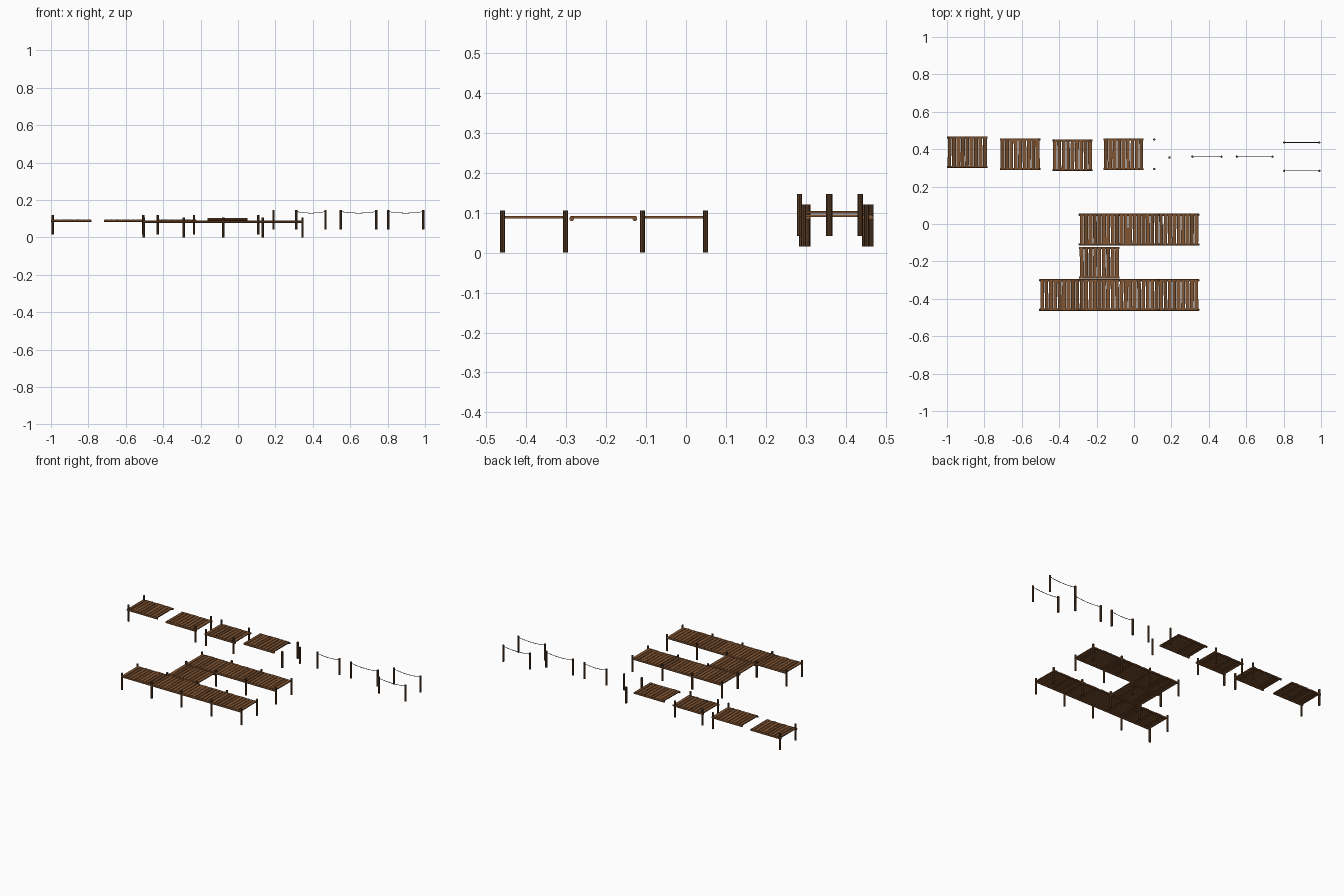
import bpy, random
from math import pi
from mathutils import Vector

random.seed(4)
if "Cube" in bpy.data.objects:
    bpy.data.objects.remove(bpy.data.objects["Cube"])


def material(name, rgb):
    m = bpy.data.materials.new(name)
    m.use_nodes = True
    m.diffuse_color = (*rgb, 1)
    m.node_tree.nodes["Principled BSDF"].inputs["Base Color"].default_value = (*rgb, 1)
    return m


LIGHT = material("light_plank_wood", (0.22, 0.09, 0.032))
DARK = material("dark_plank_wood", (0.15, 0.062, 0.022))
RAIL = material("rail_wood", (0.24, 0.095, 0.033))
POST = material("post_wood", (0.10, 0.046, 0.018))
ROPE = material("rope_grey", (0.07, 0.06, 0.05))

LENGTH, HALF = 0.212, 0.079     # bay length, half distance between rails
POST_H, POST_R = 0.105, 0.0063


def box(name, centre, size, mat, turn=0):
    bpy.ops.mesh.primitive_cube_add(size=1, location=centre, rotation=(0, 0, turn))
    ob = bpy.context.object
    ob.name = name
    ob.scale = size
    ob.data.materials.append(mat)
    return ob


def log(name, centre, radius, length, mat, axis_x=False):
    turn = (0, pi / 2, 0) if axis_x else (0, 0, 0)
    bpy.ops.mesh.primitive_cylinder_add(vertices=8, radius=radius, depth=length,
                                        location=centre, rotation=turn)
    ob = bpy.context.object
    ob.name = name
    ob.data.materials.append(mat)


def post(name, x, y, base):
    log(name, (x, y, base + POST_H / 2), POST_R, POST_H, POST)


def deck(name, x0, yc, top, count=9):
    """One bay: uneven cross planks lying on two long side rails."""
    pitch = LENGTH / count
    for i in range(count):
        x = x0 + pitch * (i + 0.5)
        width = pitch * random.uniform(0.78, 0.92)
        box(name + "_plank", (x, yc + random.uniform(-0.002, 0.002), top - 0.003),
            (width, 2 * HALF + 0.004, 0.006), random.choice((LIGHT, LIGHT, DARK)),
            random.uniform(-0.015, 0.015))
    for side in (-1, 1):
        log(name + "_rail", (x0 + LENGTH / 2, yc + side * HALF, top - 0.007),
            0.006, LENGTH + 0.004, RAIL, True)


def rope_span(name, x0, x1, y):
    """Two posts joined by a sagging rope."""
    for x in (x0, x1):
        post(name + "_post", x, y, 0.041)
    curve = bpy.data.curves.new(name + "_rope", "CURVE")
    curve.dimensions = "3D"
    curve.bevel_depth = 0.0016
    curve.bevel_resolution = 1
    line = curve.splines.new("POLY")
    steps = 10
    line.points.add(steps)
    for i, p in enumerate(line.points):
        t = i / steps
        p.co = (x0 + (x1 - x0) * t, y, 0.138 - 0.032 * t * (1 - t), 1)
    ob = bpy.data.objects.new(name + "_rope", curve)
    bpy.context.collection.objects.link(ob)
    curve.materials.append(ROPE)


# Assembled pier: two long walkways and a joining bay
PIER_X = -0.503
for name, first, yc in (("front_walkway", 0, -0.380), ("back_walkway", 1, -0.030)):
    for bay in range(first, 4):
        deck(name, PIER_X + bay * LENGTH, yc, 0.091)
    for bay in range(first, 5):
        for side in (-1, 1):
            post(name + "_post", PIER_X + bay * LENGTH, yc + side * HALF, 0.0)
deck("joining_bay", PIER_X + LENGTH, -0.207, 0.0915)

# Separate bays, with posts at the left end, right end, both or none
for name, x0, yc, top, ends in (("end_bay", -0.998, 0.384, 0.095, (0.007,)),
                                ("far_end_bay", -0.715, 0.373, 0.095, (0.208,)),
                                ("posted_bay", -0.435, 0.368, 0.095, (0.006, 0.200)),
                                ("plain_bay", -0.162, 0.373, 0.104, ())):
    deck(name, x0, yc, top)
    for dx in ends:
        for side in (-1, 1):
            post(name + "_post", x0 + dx, yc + side * HALF, 0.015)

# Loose posts
for y in (0.294, 0.452):
    post("loose_post", 0.108, y, 0.015)
post("tall_loose_post", 0.19, 0.356, 0.041)

# Rope railings
rope_span("short_railing", 0.312, 0.468, 0.36)
rope_span("long_railing", 0.55, 0.74, 0.36)
for y in (0.284, 0.436):
    rope_span("paired_railing", 0.803, 0.991, y)
